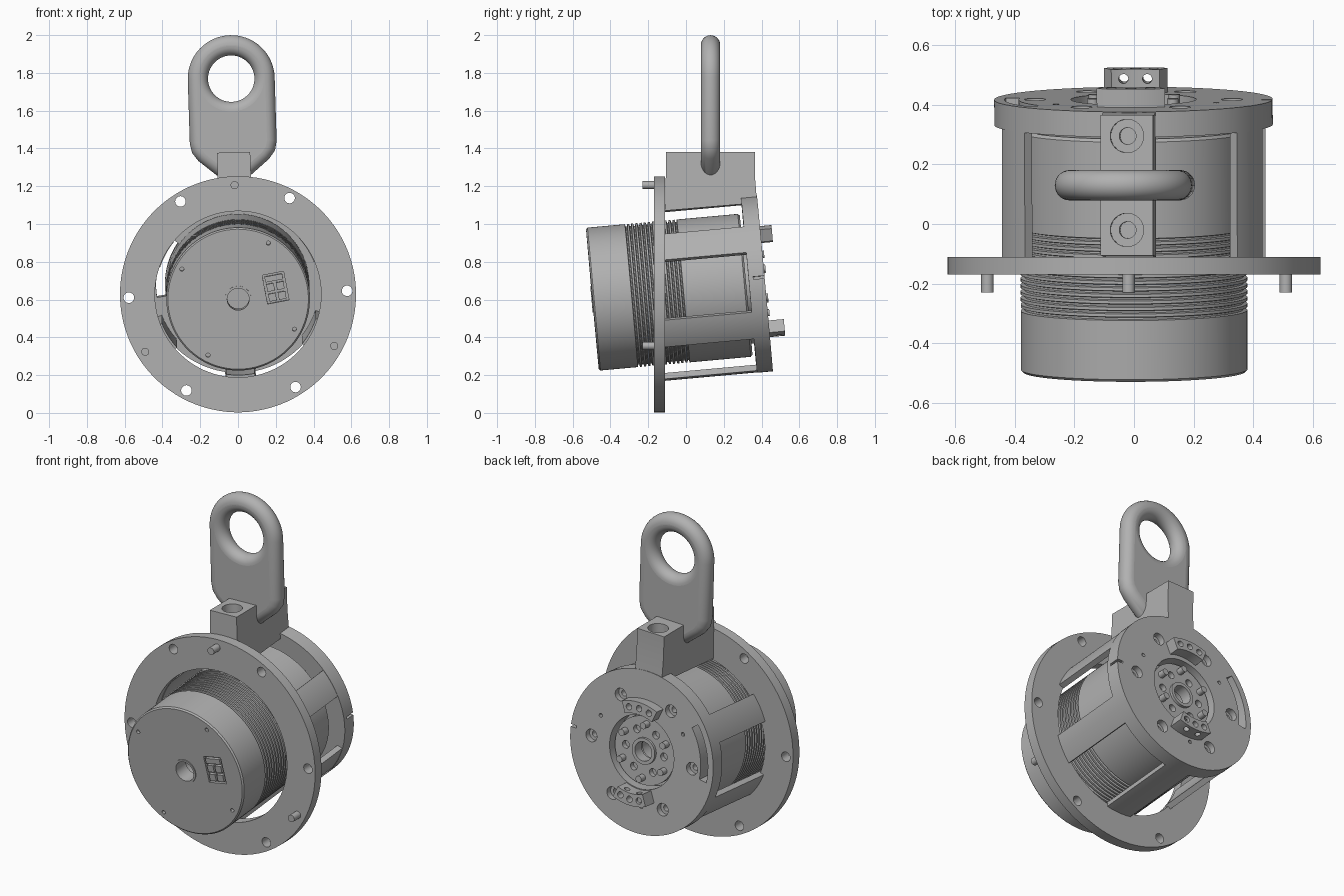
import bpy, bmesh
from math import radians, sin, cos, pi
from mathutils import Matrix

cube = bpy.data.objects.get("Cube")
if cube:
    bpy.data.objects.remove(cube)

grey = bpy.data.materials.new("machined_grey")
grey.use_nodes = True
GREY = (0.44, 0.44, 0.44, 1)
grey.diffuse_color = GREY
grey.node_tree.nodes["Principled BSDF"].inputs["Base Color"].default_value = GREY

# Frames: flange stands upright, the drum inside it is tilted
FLANGE = Matrix.Translation((0, 0, 0.628)) @ Matrix.Rotation(radians(-1.8), 4, 'Y')
DRUM = FLANGE @ Matrix.Translation((0, -0.11, 0.009)) @ Matrix.Rotation(radians(5.2), 4, 'X')


def polar(r, deg):
    return r * cos(radians(deg)), r * sin(radians(deg))


def sweep(bm, profile, a0=0, a1=360, steps=96):
    """Turn a closed (radius, depth) profile about the y axis."""
    full = a1 - a0 >= 360
    rings = []
    for i in range(steps if full else steps + 1):
        a = a0 + (a1 - a0) * i / steps
        ring = []
        for r, s in profile:
            x, z = polar(r, a)
            ring.append(bm.verts.new((x, s, z)))
        rings.append(ring)
    n = len(profile)
    for i in range(steps):
        p, q = rings[i], rings[(i + 1) % len(rings)]
        for j in range(n):
            k = (j + 1) % n
            bm.faces.new((p[j], p[k], q[k], q[j]))
    if not full:
        bm.faces.new(rings[0])
        bm.faces.new(rings[-1])


def box_profile(r0, r1, s0, s1):
    return [(r0, s0), (r1, s0), (r1, s1), (r0, s1)]


def rod(bm, x, z, r, s0, s1, seg=24):
    m = Matrix.Translation((x, (s0 + s1) / 2, z)) @ Matrix.Rotation(pi / 2, 4, 'X')
    bmesh.ops.create_cone(bm, cap_ends=True, segments=seg, radius1=r, radius2=r,
                          depth=s1 - s0, matrix=m)


def rods(bm, count, ring, start, r, s0, s1, seg=24):
    for i in range(count):
        x, z = polar(ring, start + 360 * i / count)
        rod(bm, x, z, r, s0, s1, seg)


def slab(bm, frame, x, y, z, sx, sy, sz):
    m = frame @ Matrix.Translation((x, y, z)) @ Matrix.Diagonal((sx, sy, sz, 1))
    bmesh.ops.create_cube(bm, size=1, matrix=m)


def finish(name, bm, frame):
    bmesh.ops.recalc_face_normals(bm, faces=bm.faces)
    me = bpy.data.meshes.new(name)
    bm.to_mesh(me)
    bm.free()
    me.materials.append(grey)
    ob = bpy.data.objects.new(name, me)
    bpy.context.collection.objects.link(ob)
    ob.matrix_world = frame
    return ob


def cut(ob, bm, frame):
    """Subtract the cutter mesh from the object."""
    cutter = finish("cutter", bm, frame)
    cutter.hide_render = True
    mod = ob.modifiers.new("cut", 'BOOLEAN')
    mod.operation, mod.solver, mod.object = 'DIFFERENCE', 'EXACT', cutter
    bpy.context.view_layer.update()
    dg = bpy.context.evaluated_depsgraph_get()
    ob_mesh = bpy.data.meshes.new_from_object(ob.evaluated_get(dg))
    ob.modifiers.clear()
    ob.data = ob_mesh
    bpy.data.objects.remove(cutter)


# Mounting flange with six bolt holes
bm = bmesh.new()
sweep(bm, box_profile(0.44, 0.625, -0.17, -0.11))
flange = finish("mounting_flange", bm, FLANGE)
bm = bmesh.new()
rods(bm, 6, 0.578, 0, 0.028, -0.3, 0.1)
cut(flange, bm, FLANGE)

# Locating pins
bm = bmesh.new()
rods(bm, 3, 0.578, 90, 0.021, -0.23, -0.15)
finish("locating_pins", bm, FLANGE)

# Motor drum with cooling grooves and a bore
profile = [(0.068, -0.387), (0.372, -0.387), (0.38, -0.379), (0.38, -0.19)]
for i in range(13):
    s = -0.18 + i * 0.022
    profile += [(0.38, s), (0.367, s + 0.003), (0.367, s + 0.009), (0.38, s + 0.012)]
profile += [(0.38, 0.42), (0.37, 0.43), (0.068, 0.43)]
bm = bmesh.new()
sweep(bm, profile)
motor = finish("motor_drum", bm, DRUM)
bm = bmesh.new()
rods(bm, 4, 0.338, 60, 0.011, -0.42, -0.36, 12)
socket = Matrix.Translation((0.2, -0.387, 0.055)) @ Matrix.Rotation(radians(-9), 4, 'Y')
slab(bm, socket, 0, 0, 0, 0.115, 0.04, 0.155)
cut(motor, bm, DRUM)

# Bore rim and the shaft closing the bore
bm = bmesh.new()
sweep(bm, box_profile(0.058, 0.07, -0.392, -0.3), steps=48)
finish("bore_rim", bm, DRUM)
bm = bmesh.new()
rod(bm, 0, 0, 0.07, -0.2, 0.35, 48)
finish("shaft", bm, DRUM)

# Connector sitting in its pocket
bm = bmesh.new()
slab(bm, socket, 0, 0.008, 0.052, 0.095, 0.02, 0.03)
for x in (-0.026, 0.026):
    slab(bm, socket, x, 0.008, 0.006, 0.04, 0.02, 0.04)
    slab(bm, socket, x, 0.008, -0.047, 0.04, 0.02, 0.04)
finish("connector", bm, DRUM)

# Cage ribs, each reaching down to the flange
bm = bmesh.new()
for a in range(-90, 270, 60):
    start = 0.0906 * 0.45 * sin(radians(a)) - 0.02
    sweep(bm, box_profile(0.433, 0.465, start, 0.46), a - 10, a + 10, 10)
finish("cage_ribs", bm, DRUM)

# Rear plate with counterbored holes, dowel holes, curved slot and edge notch
bm = bmesh.new()
sweep(bm, box_profile(0.21, 0.467, 0.445, 0.53))
plate = finish("rear_plate", bm, DRUM)
bm = bmesh.new()
rods(bm, 6, 0.33, 0, 0.036, 0.495, 0.6)
rods(bm, 3, 0.31, 25, 0.011, 0.50, 0.6, 12)
cut(plate, bm, DRUM)
bm = bmesh.new()
rods(bm, 6, 0.33, 0, 0.018, 0.4, 0.6)
sweep(bm, box_profile(0.385, 0.432, 0.4, 0.6), 143, 187, 20)
slab(bm, Matrix.Identity(4), 0.46, 0.52, 0.02, 0.06, 0.1, 0.014)
cut(plate, bm, DRUM)

# Output hub with bore, screw holes, studs and collar
bm = bmesh.new()
sweep(bm, box_profile(0.062, 0.195, 0.43, 0.50), steps=64)
hub = finish("output_hub", bm, DRUM)
bm = bmesh.new()
rods(bm, 6, 0.125, 0, 0.022, 0.47, 0.6)
cut(hub, bm, DRUM)
bm = bmesh.new()
rods(bm, 6, 0.155, 30, 0.019, 0.48, 0.54)
finish("hub_studs", bm, DRUM)
bm = bmesh.new()
sweep(bm, box_profile(0.055, 0.075, 0.45, 0.515), steps=48)
finish("hub_collar", bm, DRUM)

# Curved retaining brackets above and below the hub
for name, a, r0, top in (("upper_bracket", 90, 0.235, 0.592), ("lower_bracket", -90, 0.215, 0.612)):
    bm = bmesh.new()
    sweep(bm, box_profile(r0, r0 + 0.07, 0.525, top), a - 22, a + 22, 16)
    bracket = finish(name, bm, DRUM)
    bm = bmesh.new()
    for d in (-14, 0, 14):
        x, z = polar(r0 + 0.035, a + d)
        rod(bm, x, z, 0.018, 0.55, 0.65)
    cut(bracket, bm, DRUM)
# Cross holes through the lower bracket
bm = bmesh.new()
for x in (-0.04, 0.04):
    bmesh.ops.create_cone(bm, cap_ends=True, segments=20, radius1=0.016, radius2=0.016,
                          depth=0.2, matrix=Matrix.Translation((x, 0.58, -0.25)))
cut(bracket, bm, DRUM)

# Lifting block on top, with two screw holes
side = [(-0.105, 0.752), (0.365, 0.752), (0.365, 0.622), (0.376, 0.48),
        (0.30, 0.475), (-0.11, 0.44)]
bm = bmesh.new()
face = bm.faces.new([bm.verts.new((-0.088, y, z)) for y, z in side])
ext = bmesh.ops.extrude_face_region(bm, geom=[face])
bmesh.ops.translate(bm, vec=(0.176, 0, 0),
                    verts=[v for v in ext["geom"] if isinstance(v, bmesh.types.BMVert)])
block = finish("lifting_block", bm, FLANGE)
for r, floor in ((0.056, 0.68), (0.028, 0.58)):
    bm = bmesh.new()
    for y in (-0.02, 0.295):
        bmesh.ops.create_cone(bm, cap_ends=True, segments=32, radius1=r, radius2=r, depth=0.3,
                              matrix=Matrix.Translation((0, y, floor + 0.15)))
    cut(block, bm, FLANGE)

# Lifting eye: rounded plate from a bevelled outline with a round hole
curve = bpy.data.curves.new("lifting_eye", 'CURVE')
curve.dimensions, curve.fill_mode = '2D', 'BOTH'
curve.bevel_depth, curve.bevel_resolution = 0.051, 6
outline = [polar(0.179, 180 * i / 32) for i in range(33)]
half = [(0.179, -0.33), (0.172, -0.365), (0.15, -0.395), (0.06, -0.47)]
outline = outline + [(-x, z) for x, z in half] + half[::-1]
hole = [polar(0.174, -360 * i / 64) for i in range(64)]
for loop in (outline, hole):
    sp = curve.splines.new('POLY')
    sp.points.add(len(loop) - 1)
    sp.use_cyclic_u = True
    for pt, (x, z) in zip(sp.points, loop):
        pt.co = (x, z, 0, 1)
temp = bpy.data.objects.new("eye_curve", curve)
bpy.context.collection.objects.link(temp)
bpy.context.view_layer.update()
eye_mesh = bpy.data.meshes.new_from_object(
    temp.evaluated_get(bpy.context.evaluated_depsgraph_get()))
bpy.data.objects.remove(temp)
eye_mesh.materials.clear()
eye_mesh.materials.append(grey)
eye = bpy.data.objects.new("lifting_eye", eye_mesh)
bpy.context.collection.objects.link(eye)
eye.matrix_world = FLANGE @ Matrix.Translation((0, 0.13, 1.142)) @ Matrix.Rotation(pi / 2, 4, 'X')

# Smooth shading with sharp edges kept
bpy.ops.object.select_all(action='DESELECT')
for ob in bpy.context.scene.objects:
    if ob.type == 'MESH':
        ob.select_set(True)
        bpy.context.view_layer.objects.active = ob
bpy.ops.object.shade_smooth_by_angle(angle=radians(30))
